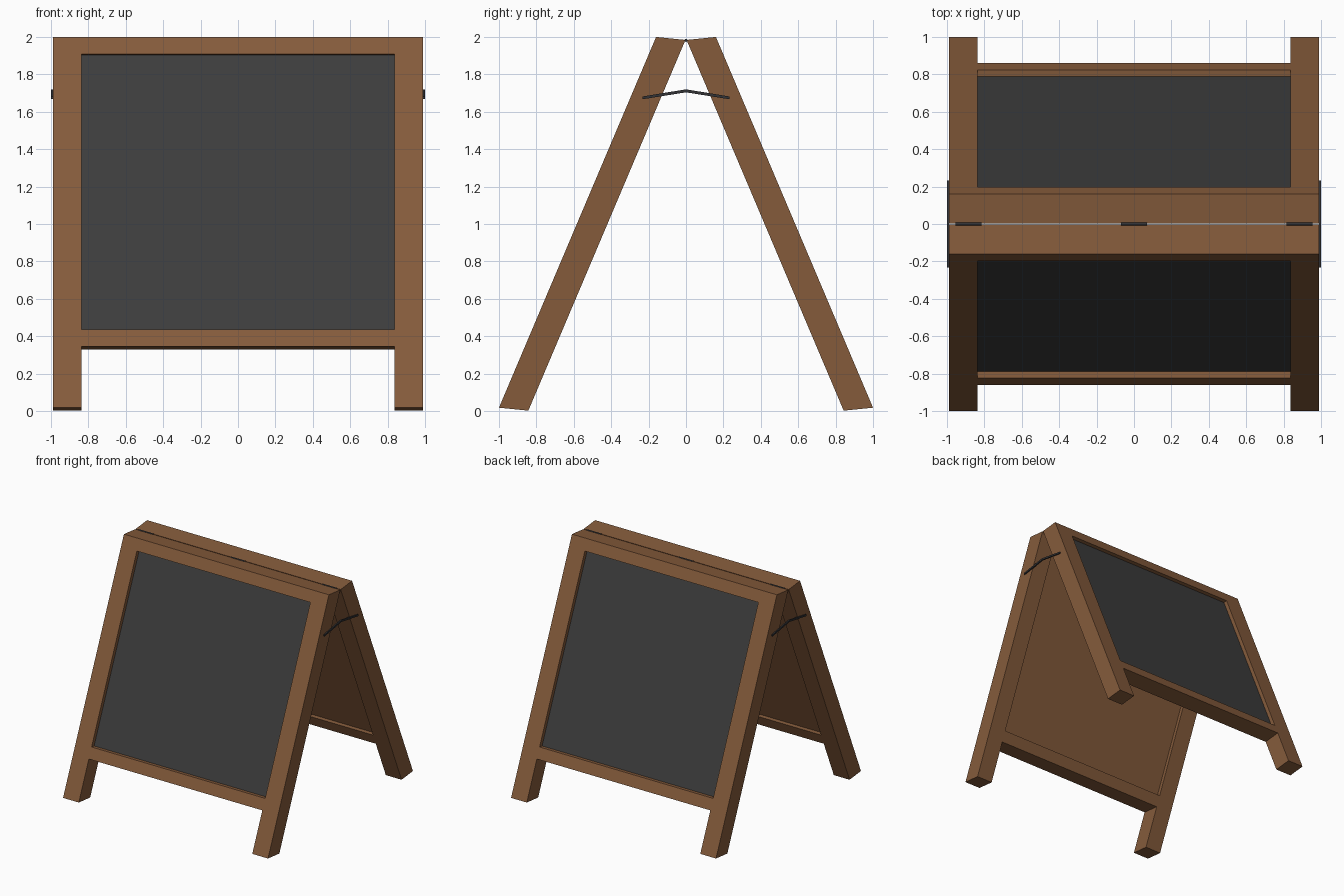
import bpy, bmesh, math

if "Cube" in bpy.data.objects:
    bpy.data.objects.remove(bpy.data.objects["Cube"])


def material(name, rgb):
    m = bpy.data.materials.new(name)
    m.diffuse_color = (*rgb, 1)
    m.use_nodes = True
    m.node_tree.nodes["Principled BSDF"].inputs["Base Color"].default_value = m.diffuse_color
    return m


WOOD = material("brown wood", (0.235, 0.105, 0.044))
SLATE = material("chalkboard grey", (0.046, 0.046, 0.046))
METAL = material("dark metal", (0.032, 0.032, 0.035))


def hexahedron(name, x0, x1, profile, mat):
    """Extrude a (y, z) outline from x0 to x1."""
    bm = bmesh.new()
    a = [bm.verts.new((x0, y, z)) for y, z in profile]
    b = [bm.verts.new((x1, y, z)) for y, z in profile]
    bm.faces.new(a)
    bm.faces.new(b)
    n = len(a)
    for i in range(n):
        bm.faces.new((a[i], a[(i + 1) % n], b[(i + 1) % n], b[i]))
    bmesh.ops.recalc_face_normals(bm, faces=bm.faces)
    me = bpy.data.meshes.new(name)
    bm.to_mesh(me)
    bm.free()
    me.materials.append(mat)
    ob = bpy.data.objects.new(name, me)
    bpy.context.collection.objects.link(ob)
    return ob


def leaning(side, z0, z1, d0=0.0, d1=1.0):
    """Outline of a leaning slab; z on the outer face, d is depth through the frame."""
    def pt(z, d):
        y = -1 + (z - 0.018) * 0.84 / 1.982 + d * 0.157
        return (side * -y if side > 0 else y, z - d * 0.016)
    return [pt(z0, d0), pt(z0, d1), pt(z1, d1), pt(z1, d0)]


for side, label in ((-1, "front"), (1, "back")):
    # wooden frame
    for sx, lr in ((-1, "left"), (1, "right")):
        hexahedron(f"{label}_{lr}_leg", sx * 0.838, sx * 0.99,
                   leaning(side, 0.018, 2.0), WOOD)
    hexahedron(f"{label}_top_rail", -0.838, 0.838, leaning(side, 1.908, 2.0), WOOD)
    hexahedron(f"{label}_bottom_rail", -0.838, 0.838, leaning(side, 0.345, 0.435), WOOD)
    # recessed board with wooden backing
    hexahedron(f"{label}_chalkboard", -0.838, 0.838,
               leaning(side, 0.435, 1.908, 0.22, 0.3), SLATE)
    hexahedron(f"{label}_board_backing", -0.838, 0.838,
               leaning(side, 0.435, 1.908, 0.3, 0.78), WOOD)

# folding stays on both sides
for sx, lr in ((-1, "left"), (1, "right")):
    for side, label in ((-1, "front"), (1, "back")):
        hexahedron(f"{lr}_{label}_stay", sx * 0.988, sx * 1.0,
                   [(0, 1.704), (0, 1.72), (side * 0.232, 1.682), (side * 0.232, 1.667)], METAL)

# hinge barrels along the ridge
ring = [(0.008 * math.cos(math.tau * i / 12), 1.982 + 0.008 * math.sin(math.tau * i / 12))
        for i in range(12)]
for x, label in ((-0.885, "left"), (0, "middle"), (0.885, "right")):
    hexahedron(f"{label}_hinge", x - 0.069, x + 0.069, ring, METAL)
